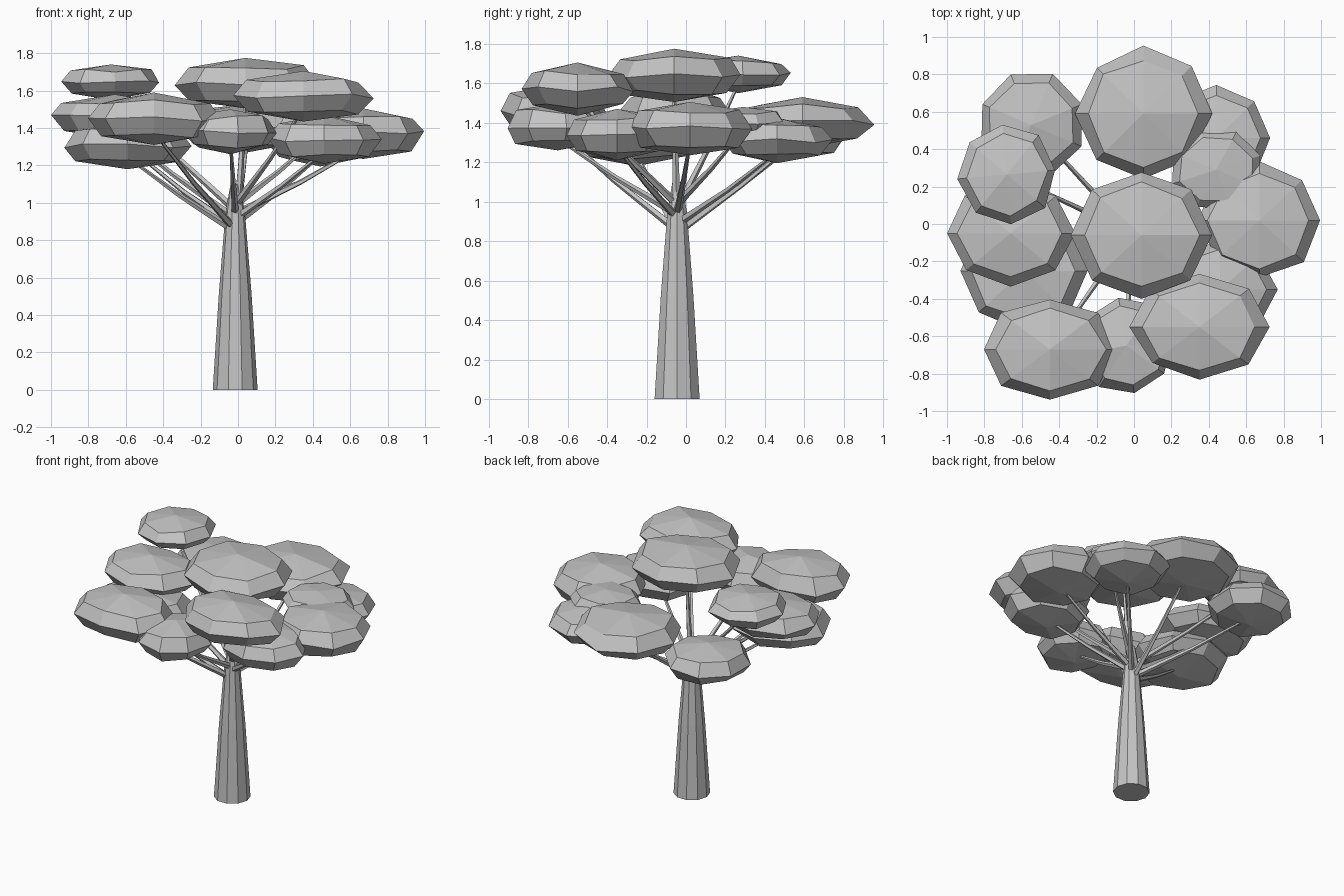
import bpy, bmesh, math, random
from mathutils import Vector

cube = bpy.data.objects.get("Cube")
if cube:
    bpy.data.objects.remove(cube)
random.seed(4)

grey = bpy.data.materials.new("plain_grey")
grey.use_nodes = True
colour = (0.55, 0.55, 0.55, 1)
grey.diffuse_color = colour
grey.node_tree.nodes["Principled BSDF"].inputs["Base Color"].default_value = colour


def ring(sides, rx, ry, turn=0.0):
    """Points of a flat ellipse with one corner in the turn direction."""
    angles = [turn + math.tau * i / sides for i in range(sides)]
    return [Vector((rx * math.cos(a), ry * math.sin(a), 0)) for a in angles]


def loft(name, sections, poles=None):
    """Skin a stack of equal rings, closed by flat caps or by two poles."""
    bm = bmesh.new()
    loops = [[bm.verts.new(p) for p in s] for s in sections]
    count = len(loops[0])
    for low, high in zip(loops, loops[1:]):
        for i in range(count):
            j = (i + 1) % count
            bm.faces.new((low[i], low[j], high[j], high[i]))
    for k, end in enumerate((loops[0], loops[-1])):
        if poles:
            tip = bm.verts.new(poles[k])
            for i in range(count):
                bm.faces.new((end[i], end[(i + 1) % count], tip))
        else:
            bm.faces.new(end)
    bmesh.ops.recalc_face_normals(bm, faces=bm.faces)
    mesh = bpy.data.meshes.new(name)
    bm.to_mesh(mesh)
    bm.free()
    mesh.materials.append(grey)
    obj = bpy.data.objects.new(name, mesh)
    bpy.context.collection.objects.link(obj)


# Tapered trunk
axis = Vector((-0.015, -0.045, 0))
loft("trunk", [[axis + Vector((0, 0, z)) + p for p in ring(10, r, r)]
               for z, r in ((0, 0.12), (0.52, 0.087), (0.95, 0.052), (1.1, 0.025))])


def foliage(name, centre, rx, ry, h, turn):
    """Flattened faceted clump with a sharp rim."""
    sections = []
    for level, size in ((-0.64, 0.8), (0.0, 1.0), (0.64, 0.82)):
        pts = ring(8, rx * size, ry * size, math.radians(turn))
        sections.append([centre + p * random.uniform(0.97, 1.03)
                         + Vector((0, 0, h * (level + random.uniform(-0.1, 0.1))))
                         for p in pts])
    up = Vector((0, 0, h))
    loft(name, sections, (centre - up, centre + up))


def branch(name, start, end, bow):
    """Thin tapering limb with a slight sag."""
    middle = start.lerp(end, 0.5) - Vector((0, 0, bow))
    path = [start, middle, end]
    sections = []
    for i, p in enumerate(path):
        along = path[min(i + 1, 2)] - path[max(i - 1, 0)]
        turn = along.to_track_quat('Z', 'Y')
        r = (0.021, 0.014, 0.008)[i]
        sections.append([p + turn @ q for q in ring(5, r, r)])
    loft(name, sections)


# Clumps: place, centre x y z, radii, half height, direction of a corner,
# height where the branch leaves the trunk
clumps = [
    ("crown", 0.04, -0.06, 1.64, 0.37, 0.34, 0.135, 0, 1.05),
    ("back", 0.05, 0.59, 1.40, 0.36, 0.355, 0.13, 90, 0.86),
    ("left", 0.67, 0.02, 1.37, 0.33, 0.31, 0.135, 0, 0.95),
    ("front_left", 0.35, -0.55, 1.57, 0.365, 0.28, 0.135, 0, 1.0),
    ("front_right", -0.45, -0.67, 1.45, 0.36, 0.27, 0.14, 0, 0.87),
    ("right", -0.66, -0.05, 1.46, 0.34, 0.28, 0.12, 180, 0.93),
    ("upper_right", -0.68, 0.265, 1.645, 0.26, 0.27, 0.095, 95, 0.98),
    ("back_right", -0.55, 0.53, 1.33, 0.29, 0.29, 0.12, 112, 0.88),
    ("back_left", 0.44, 0.46, 1.31, 0.285, 0.275, 0.115, 90, 0.9),
    ("inner_left", 0.44, 0.29, 1.40, 0.25, 0.22, 0.08, 20, 1.0),
    ("lower_right", -0.59, -0.25, 1.305, 0.345, 0.32, 0.125, 180, 0.86),
    ("front", -0.04, -0.65, 1.38, 0.25, 0.265, 0.12, 100, 0.95),
    ("lower_left", 0.46, -0.35, 1.34, 0.30, 0.26, 0.13, 0, 0.93),
]
for place, x, y, z, rx, ry, h, turn, fork in clumps:
    centre = Vector((x, y, z))
    foliage(place + "_foliage", centre, rx, ry, h, turn)
    reach = Vector((x, y, 0)) - axis
    root = axis + reach.normalized() * 0.02 + Vector((0, 0, fork))
    branch(place + "_branch", root, centre - Vector((0, 0, h * 0.5)),
           0.02 * reach.length)
